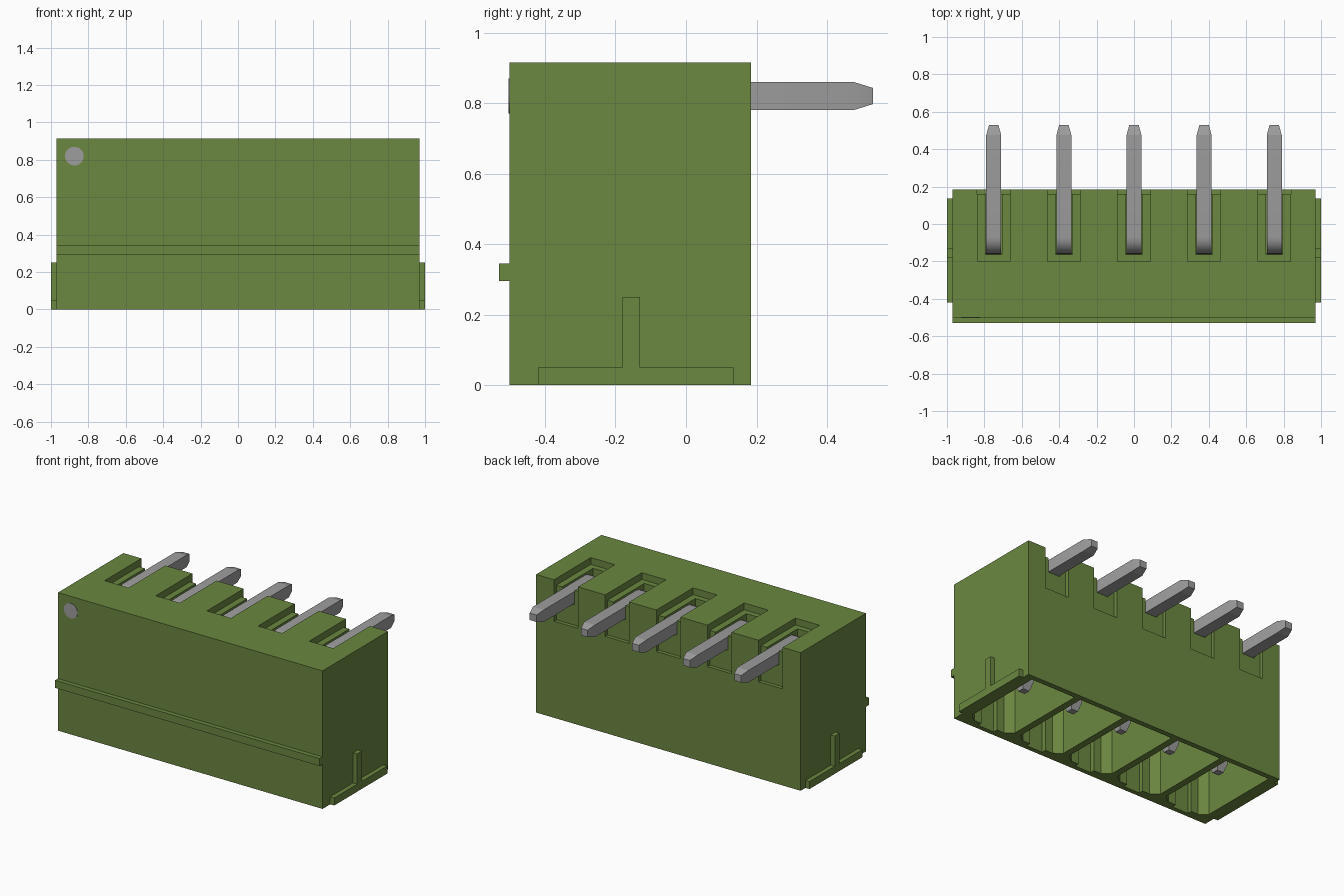
import bpy, bmesh, math
from mathutils import Vector

old = bpy.data.objects.get("Cube")
if old:
    bpy.data.objects.remove(old, do_unlink=True)


def material(name, rgb):
    m = bpy.data.materials.new(name)
    m.use_nodes = True
    m.diffuse_color = (*rgb, 1)
    bsdf = m.node_tree.nodes["Principled BSDF"]
    bsdf.inputs["Base Color"].default_value = (*rgb, 1)
    bsdf.inputs["Roughness"].default_value = 0.6
    return m


GREEN = material("green plastic", (0.147, 0.242, 0.051))
GREY = material("grey metal", (0.34, 0.34, 0.34))


def finish(name, bm, mat):
    bmesh.ops.recalc_face_normals(bm, faces=bm.faces)
    mesh = bpy.data.meshes.new(name)
    bm.to_mesh(mesh)
    bm.free()
    mesh.materials.append(mat)
    ob = bpy.data.objects.new(name, mesh)
    bpy.context.collection.objects.link(ob)
    return ob


def add_prism(bm, points, offset):
    """Flat outline swept along an offset vector."""
    face = bm.faces.new([bm.verts.new(p) for p in points])
    swept = bmesh.ops.extrude_face_region(bm, geom=[face])["geom"]
    verts = [v for v in swept if isinstance(v, bmesh.types.BMVert)]
    bmesh.ops.translate(bm, verts=verts, vec=offset)


def add_box(bm, x, y, z):
    add_prism(bm, [(x[0], y[0], z[0]), (x[1], y[0], z[0]),
                   (x[1], y[1], z[0]), (x[0], y[1], z[0])], (0, 0, z[1] - z[0]))


def box(name, x, y, z, mat=GREEN):
    bm = bmesh.new()
    add_box(bm, x, y, z)
    return finish(name, bm, mat)


def cut(target, cutter):
    cutter.hide_render = True
    mod = target.modifiers.new("cut", "BOOLEAN")
    mod.operation = "DIFFERENCE"
    mod.solver = "EXACT"
    mod.object = cutter
    bpy.context.view_layer.objects.active = target
    bpy.ops.object.modifier_apply(modifier=mod.name)
    bpy.data.objects.remove(cutter, do_unlink=True)


PITCH = 0.375
PIN_X = [PITCH * i for i in range(-2, 3)]

# Housing block with its openings
housing = box("housing", (-0.97, 0.97), (-0.50, 0.185), (0, 0.915))


def repeated_boxes(name, half, y, z):
    bm = bmesh.new()
    for x in PIN_X:
        add_box(bm, (x - half, x + half), y, z)
    return finish(name, bm, GREEN)


# Shallow ledge, pin slot and rear recess at each pin
cut(housing, repeated_boxes("ledge_cutter", 0.088, (-0.20, 0.25), (0.87, 1.0)))
cut(housing, repeated_boxes("slot_cutter", 0.045, (-0.162, 0.26), (0.775, 1.01)))
cut(housing, repeated_boxes("recess_cutter", 0.0881, (0.16, 0.27), (0.64, 1.02)))

# Keyed mating cells open at the bottom
half_outline = [(0.165, 0.15), (0.165, -0.40), (0.115, -0.44),
                (0.06, -0.44), (0.06, -0.47)]
outline = half_outline + [(-x, y) for x, y in reversed(half_outline)]
bm = bmesh.new()
for px in PIN_X:
    add_prism(bm, [(px + x, y, -0.05) for x, y in outline], (0, 0, 0.65))
cut(housing, finish("cell_cutter", bm, GREEN))

# Front rail
box("front_rail", (-0.97, 0.97), (-0.53, -0.50), (0.295, 0.345))

# T-shaped side ribs
T = [(-0.42, 0), (0.135, 0), (0.135, 0.05), (-0.13, 0.05),
     (-0.13, 0.25), (-0.18, 0.25), (-0.18, 0.05), (-0.42, 0.05)]
for side, s in (("left", 1), ("right", -1)):
    bm = bmesh.new()
    add_prism(bm, [(s * 0.97, y, z) for y, z in T], (s * 0.03, 0, 0))
    finish(side + "_side_rib", bm, GREEN)


# Bent square pins: rings (y, z, travel angle, half width, half thickness)
rings = [(-0.12, 0.10, 90, 0.024, 0.022), (-0.12, 0.155, 90, 0.04, 0.04)]
for i in range(7):
    a = math.radians(180 - 15 * i)
    rings.append((-0.07 + 0.05 * math.cos(a), 0.77 + 0.05 * math.sin(a),
                  90 - 15 * i, 0.04, 0.04))
rings += [(0.475, 0.82, 0, 0.04, 0.04), (0.53, 0.82, 0, 0.025, 0.023)]


def pin(name, px):
    bm = bmesh.new()
    loops = []
    for y, z, deg, w, t in rings:
        a = math.radians(deg)
        n = Vector((0, -math.sin(a), math.cos(a)))
        c = Vector((px, y, z))
        loops.append([bm.verts.new(c + Vector((sx * w, 0, 0)) + n * st * t)
                      for sx, st in ((-1, -1), (1, -1), (1, 1), (-1, 1))])
    for a, b in zip(loops, loops[1:]):
        for k in range(4):
            j = (k + 1) % 4
            bm.faces.new((a[k], a[j], b[j], b[k]))
    bm.faces.new(loops[0])
    bm.faces.new(loops[-1])
    ob = finish(name, bm, GREY)
    bpy.ops.object.select_all(action="DESELECT")
    ob.select_set(True)
    bpy.context.view_layer.objects.active = ob
    bpy.ops.object.shade_smooth_by_angle(angle=math.radians(16))


for i, x in enumerate(PIN_X):
    pin(f"pin_{i + 1}", x)

# Round marker for the first pin
bm = bmesh.new()
ring = [(-0.875 + 0.05 * math.cos(k * math.tau / 32), -0.499,
         0.82 + 0.05 * math.sin(k * math.tau / 32)) for k in range(32)]
add_prism(bm, ring, (0, -0.004, 0))
finish("first_pin_marker", bm, GREY)
